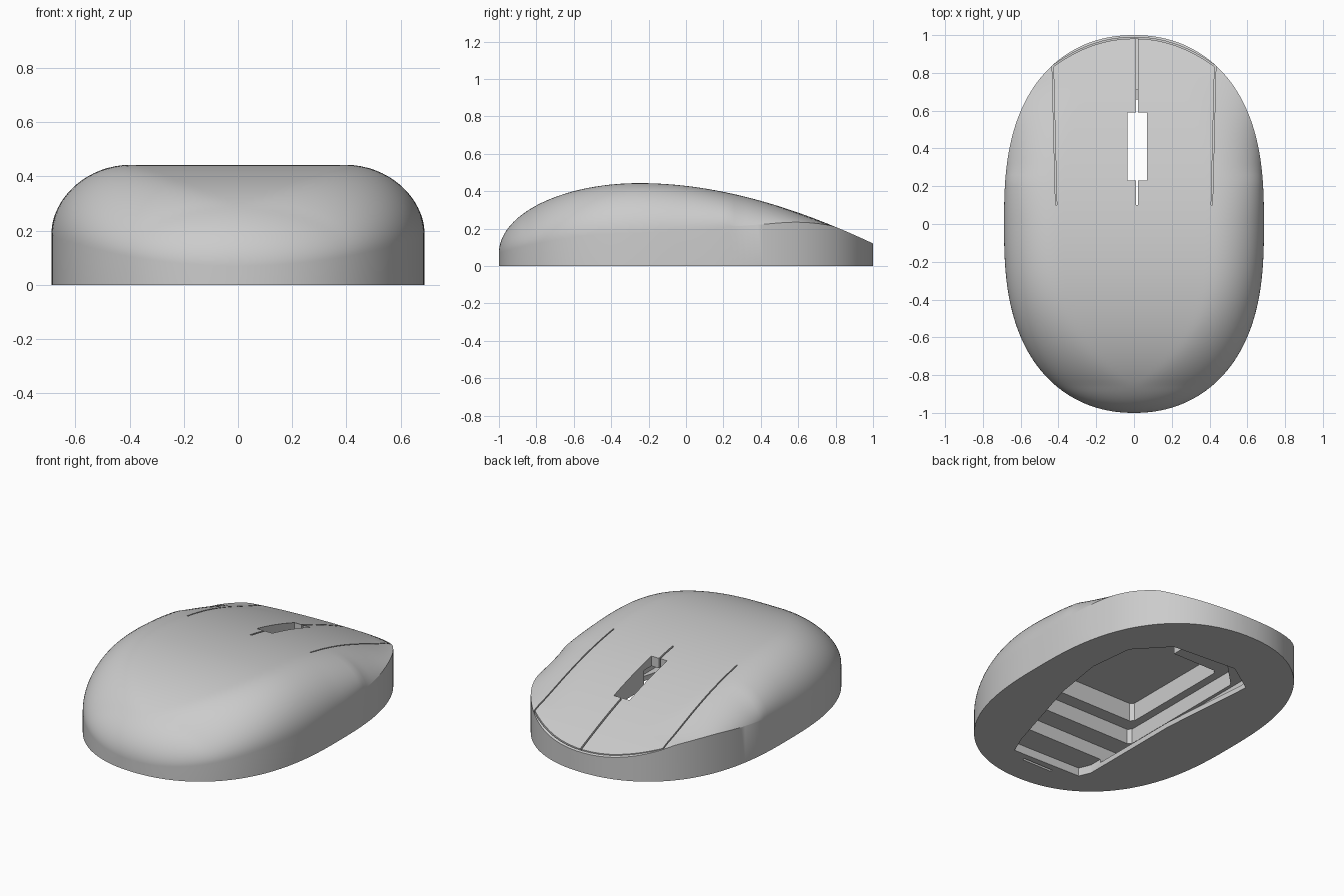
import bpy, bmesh, math

if "Cube" in bpy.data.objects:
    bpy.data.objects.remove(bpy.data.objects["Cube"])

grey = bpy.data.materials.new("plain grey")
grey.use_nodes = True
colour = (0.6, 0.6, 0.6, 1)
grey.diffuse_color = colour
grey.node_tree.nodes["Principled BSDF"].inputs["Base Color"].default_value = colour


# Shape rules: plan outline, ridge line, side wall height and rounded shoulder
def half_width(y):
    return 0.688 * max(0, 1 - abs(y) ** 2.68) ** (1 / 2.12)


def ridge(y):
    u = y + 0.25
    if u > 0:
        return 0.443 - 0.244 * u ** 2 + 0.03 * u ** 3
    return 0.07 + 0.373 * math.sqrt(max(0, 1 - (u / 0.75) ** 2))


def wall_height(y):
    if y > 0:
        h = 0.188 + 0.085 * y - 0.5 * max(0, y - 0.5) ** 2
    else:
        h = 0.188 + 0.045 * y - 0.073 * max(0, (-y - 0.4) / 0.6) ** 2
    return min(h, ridge(y))


def top_height(x, y):
    w, t, wall = half_width(y), ridge(y), wall_height(y)
    f = max(min(w, 0.285 + 0.35 * max(0, -y - 0.25) ** 2), 0.0001)
    m = 1 - 0.5 * max(0, y - 0.25)      # shoulder meets the wall at an edge
    s = min(1, max(0, (abs(x) - (w - f)) / f))
    end = math.sqrt(1 - m * m)
    return wall + (t - wall) * (math.sqrt(1 - (s * m) ** 2) - end) / (1 - end)


def make_object(name, bm):
    bmesh.ops.recalc_face_normals(bm, faces=bm.faces)
    mesh = bpy.data.meshes.new(name)
    bm.to_mesh(mesh)
    bm.free()
    mesh.materials.append(grey)
    ob = bpy.data.objects.new(name, mesh)
    bpy.context.collection.objects.link(ob)
    return ob


# Solid body: cross-sections swept from palm end to button end
def make_body(rows=96, cols=60):
    bm = bmesh.new()
    upper, lower = [], []
    for i in range(rows + 1):
        y = math.sin(math.pi * (i / rows - 0.5))
        w = half_width(y)
        xs = [w * math.sin(math.pi * (j / cols - 0.5)) for j in range(cols + 1)]
        upper.append([bm.verts.new((x, y, top_height(x, y))) for x in xs])
        lower.append([bm.verts.new((x, y, 0)) for x in (xs[0], xs[-1])])
    for i in range(rows):
        p, q, l, m = upper[i], upper[i + 1], lower[i], lower[i + 1]
        for j in range(cols):
            bm.faces.new((p[j], p[j + 1], q[j + 1], q[j]))
        bm.faces.new((l[0], p[0], q[0], m[0]))
        bm.faces.new((p[-1], l[1], m[1], q[-1]))
        bm.faces.new((l[1], l[0], m[0], m[1]))
    bmesh.ops.remove_doubles(bm, verts=bm.verts, dist=0.00001)
    bmesh.ops.dissolve_degenerate(bm, edges=bm.edges, dist=0.00001)
    return make_object("mouse_shell", bm)


body = make_body()


def cut(cutter):
    cutter.hide_render = True
    mod = body.modifiers.new("cut", "BOOLEAN")
    mod.operation = "DIFFERENCE"
    mod.solver = "EXACT"
    mod.object = cutter
    bpy.context.view_layer.objects.active = body
    bpy.ops.object.modifier_apply(modifier=mod.name)
    bpy.data.objects.remove(cutter)


def prism(name, outline, z0, z1):
    bm = bmesh.new()
    face = bm.faces.new([bm.verts.new((x, y, z0)) for x, y in outline])
    ext = bmesh.ops.extrude_face_region(bm, geom=[face])
    for v in ext["geom"]:
        if isinstance(v, bmesh.types.BMVert):
            v.co.z = z1
    return make_object(name, bm)


def mirrored(half):
    return half + [(-x, y) for x, y in reversed(half)]


def box(name, x0, x1, y0, y1, z0, z1):
    return prism(name, [(x0, y0), (x1, y0), (x1, y1), (x0, y1)], z0, z1)


# Thin seam that follows a path and sinks a fixed depth into the surface
def seam(name, path, depth, half=0.0035):
    bm = bmesh.new()
    rings = []
    for i, (x, y) in enumerate(path):
        a, b = path[max(0, i - 1)], path[min(len(path) - 1, i + 1)]
        dx, dy = b[0] - a[0], b[1] - a[1]
        n = math.hypot(dx, dy)
        nx, ny = -dy / n * half, dx / n * half
        z = ridge(y) - depth
        rings.append([bm.verts.new(c) for c in (
            (x - nx, y - ny, z), (x + nx, y + ny, z),
            (x + nx, y + ny, 0.6), (x - nx, y - ny, 0.6))])
    for r, s in zip(rings, rings[1:]):
        for k in range(4):
            bm.faces.new((r[k], r[(k + 1) % 4], s[(k + 1) % 4], s[k]))
    bm.faces.new(rings[0])
    bm.faces.new(rings[-1])
    return make_object(name, bm)


# Underside opening, wider on the left, and the stepped hollow above it
cut(prism("opening", [(0.2, -0.78), (0.25, -0.66), (0.41, -0.12), (0.46, 0.2),
                      (0.43, 0.47), (0.26, 0.65), (-0.15, 0.68), (-0.33, 0.56),
                      (-0.28, -0.04), (-0.28, -0.7), (-0.25, -0.77)], -0.1, 0.05))
for half, back, front, slant, low, high in ((0.41, -0.62, 0.66, 0.2, 0.03, 0.13),
                                            (0.39, -0.5, 0.56, 0.2, 0.12, 0.22),
                                            (0.34, -0.42, 0.3, 0.02, 0.21, 0.33)):
    cut(prism("hollow", mirrored([(half - 0.02, back), (half, back + 0.02),
                                  (half, front - slant), (half - slant, front)]), low, high))
cut(box("base_slot", -0.1, 0.1, -0.83, -0.815, -0.1, 0.02))

# Scroll wheel window and the split between the buttons
cut(box("wheel_window", -0.035, 0.07, 0.23, 0.59, -0.1, 0.7))
cut(box("rear_split", 0.011, 0.021, 0.1, 0.25, 0.2, 0.7))
cut(box("front_split", 0.011, 0.021, 0.57, 0.71, 0.1, 0.7))
cut(seam("button_split", [(0.016, 0.7), (0.016, 0.84), (0.016, 0.983)], 0.05, 0.005))

# Button outline: side seams joined by an arc along the low end
arc = [(0.43 * math.sin(t * math.pi / 24), 0.985 - 0.15 * abs(math.sin(t * math.pi / 24)) ** 2.1)
       for t in range(-12, 13)]
side = [(0.412 + 0.018 * k / 6, 0.1 + 0.735 * k / 6) for k in range(6)]
path = [(-x, y) for x, y in side] + arc + side[::-1]
cut(seam("button_outline", path, 0.035))

bpy.ops.object.select_all(action="DESELECT")
body.select_set(True)
bpy.context.view_layer.objects.active = body
bpy.ops.object.shade_smooth_by_angle(angle=math.radians(30))
